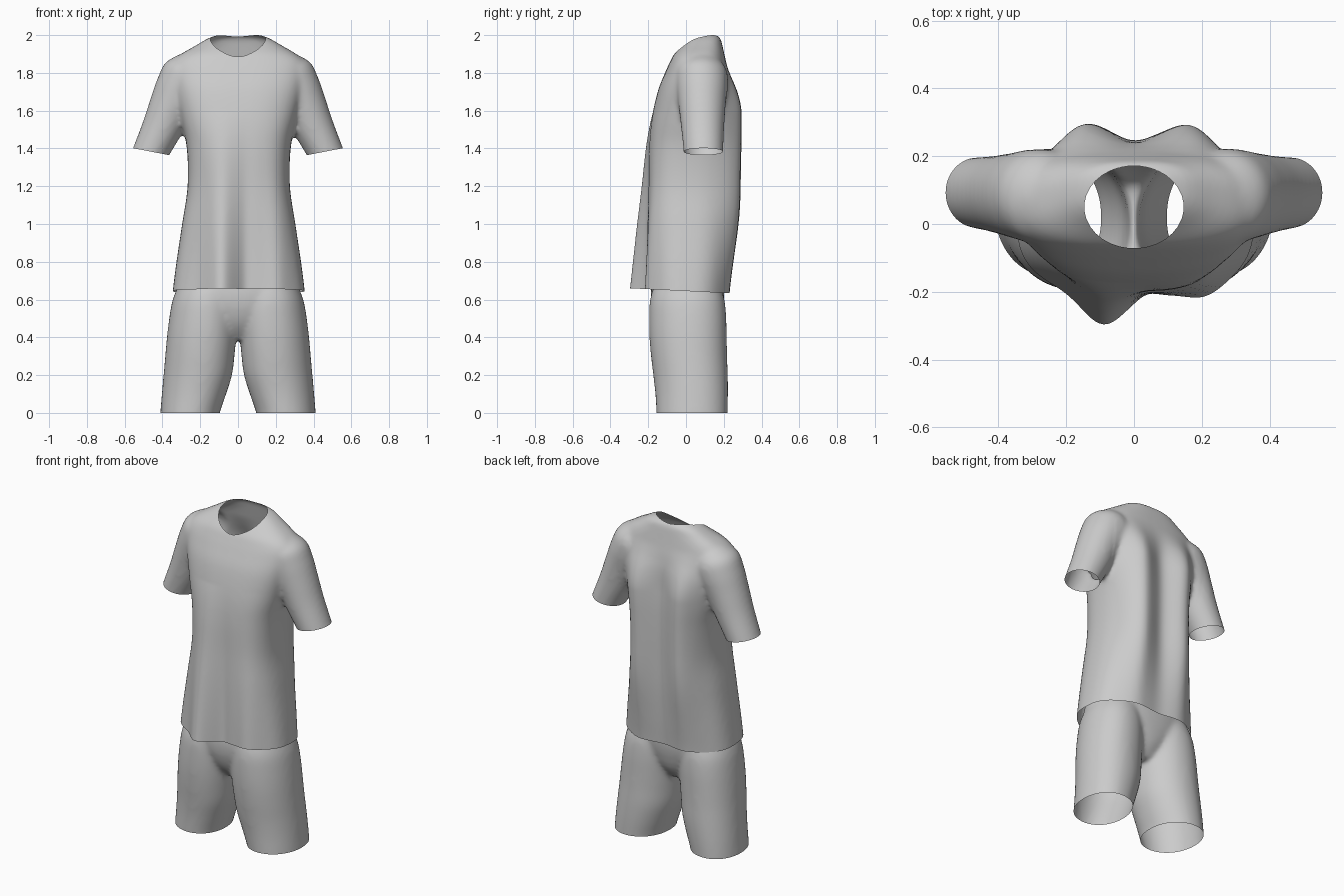
import bpy, bmesh, math
from mathutils import Vector

if "Cube" in bpy.data.objects:
    bpy.data.objects.remove(bpy.data.objects["Cube"])

fabric = bpy.data.materials.new("grey fabric")
fabric.use_nodes = True
GREY = (0.6, 0.6, 0.6, 1)
fabric.diffuse_color = GREY
fabric.node_tree.nodes["Principled BSDF"].inputs["Base Color"].default_value = GREY
fabric.node_tree.nodes["Principled BSDF"].inputs["Roughness"].default_value = 0.8


def refine(rows, steps=5):
    """Smoothly interpolate loft rows with a Catmull-Rom spline."""
    out = []
    for i in range(len(rows) - 1):
        a, b, c, d = (rows[min(max(i + k, 0), len(rows) - 1)] for k in (-1, 0, 1, 2))
        for s in range(steps):
            t = s / steps
            out.append([q + 0.5 * t * (r - p + t * (2*p - 5*q + 4*r - w + t * (3*(q - r) + w - p)))
                        for p, q, r, w in zip(a, b, c, d)])
    return out + [rows[-1]]


def loft(bm, rows, axis=(1, 0, 0), power=2.0, side=1, count=48):
    """Closed tube through rows of (x, y, z, radius along axis, radius along y)."""
    ax = Vector((axis[0] * side, axis[1], axis[2])).normalized()
    rings = []
    for x, y, z, rx, ry in refine(rows):
        ring = []
        for i in range(count):
            a = math.tau * i / count
            u, v = (math.copysign(abs(f) ** (2 / power), f) for f in (math.cos(a), math.sin(a)))
            ring.append(bm.verts.new(Vector((x * side, y, z)) + ax * rx * u + Vector((0, ry * v, 0))))
        rings.append(ring)
    for low, high in zip(rings, rings[1:]):
        for i in range(count):
            j = (i + 1) % count
            bm.faces.new((low[i], low[j], high[j], high[i]))
    bm.faces.new(rings[0])
    bm.faces.new(rings[-1])


def body_rows(table):
    """Turn (z, half width, front y, back y) into loft rows."""
    return [(0.004, (f + b) / 2, z, w, (b - f) / 2) for z, w, f, b in table]


def fuse(bm, name, smoothing):
    """Weld overlapping volumes into one soft skin and return its bmesh."""
    bmesh.ops.recalc_face_normals(bm, faces=bm.faces)
    mesh = bpy.data.meshes.new(name)
    bm.to_mesh(mesh)
    bm.free()
    obj = bpy.data.objects.new(name, mesh)
    bpy.context.collection.objects.link(obj)
    remesh = obj.modifiers.new("weld", "REMESH")
    remesh.mode = "VOXEL"
    remesh.voxel_size = 0.012
    soften = obj.modifiers.new("soften", "SMOOTH")
    soften.factor = 0.5
    soften.iterations = smoothing
    skin = bpy.data.meshes.new_from_object(obj.evaluated_get(bpy.context.evaluated_depsgraph_get()))
    obj.modifiers.clear()
    obj.data = skin
    skin.name = name
    bm = bmesh.new()
    bm.from_mesh(skin)
    return obj, bm


def cut(bm, point, normal, test=lambda c: True, clear=True):
    """Slice the chosen faces with a plane, opening the side the normal points to."""
    faces = [f for f in bm.faces if test(f.calc_center_median())]
    geom = list({v for f in faces for v in f.verts} | {e for f in faces for e in f.edges}) + faces
    bmesh.ops.bisect_plane(bm, geom=geom, plane_co=point, plane_no=normal, clear_outer=clear)


def finish(obj, bm):
    for f in bm.faces:
        f.smooth = True
    bm.to_mesh(obj.data)
    bm.free()
    obj.data.materials.clear()
    obj.data.materials.append(fabric)


def bump(x, centre, width):
    return math.exp(-((x - centre) / width) ** 2)


def fade(z, low, high):
    t = min(max((z - low) / (high - low), 0), 1)
    return t * t * (3 - 2 * t)


# Shirt: torso and two sleeves fused together
bm = bmesh.new()
loft(bm, body_rows([
    (0.55, 0.358, -0.215, 0.215), (0.65, 0.349, -0.212, 0.222), (0.8, 0.33, -0.21, 0.235),
    (1.0, 0.3, -0.207, 0.25), (1.2, 0.271, -0.202, 0.257), (1.4, 0.275, -0.198, 0.26),
    (1.55, 0.306, -0.183, 0.258), (1.7, 0.342, -0.15, 0.248), (1.8, 0.358, -0.112, 0.228),
    (1.86, 0.35, -0.086, 0.213), (1.905, 0.305, -0.063, 0.203), (1.95, 0.23, -0.02, 0.193),
    (1.99, 0.16, 0.023, 0.182), (2.01, 0.1, 0.065, 0.155)]), power=2.65)
for side in (1, -1):
    loft(bm, [
        (0.225, 0.08, 1.885, 0.075, 0.085), (0.262, 0.08, 1.82, 0.126, 0.132),
        (0.3, 0.083, 1.74, 0.129, 0.136), (0.349, 0.085, 1.63, 0.119, 0.125),
        (0.4, 0.088, 1.51, 0.108, 0.114), (0.46, 0.092, 1.385, 0.096, 0.105),
        (0.49, 0.094, 1.31, 0.095, 0.101)], axis=(0.944, 0, 0.33), side=side)
shirt, bm = fuse(bm, "shirt", 11)

# Hanging folds on the chest, shoulder blades on the back
for v in bm.verts:
    x, y, z = v.co
    drop = min(max((1.6 - z) / 0.95, 0), 1)
    if y < 0.0:
        near = fade(-y, 0.0, 0.1)
        v.co.y -= near * drop * (0.088 * bump(x, -0.09, 0.085) + 0.024 * bump(x, 0.21, 0.07)
                                 - 0.012 * bump(x, 0.04, 0.04))
    elif abs(x) < 0.32:
        near = fade(y, 0.08, 0.2) * fade(1.88 - z, 0, 0.3) * (0.35 + 0.65 * fade(z, 0.6, 1.2))
        v.co.y += near * (0.05 * (bump(x, -0.15, 0.085) + bump(x, 0.17, 0.085)) - 0.016 * bump(x, 0, 0.06))

# Open hem, cuffs and round neck
cut(bm, (0, 0, 0.645), (0, -0.05, -1))
for side in (1, -1):
    cut(bm, (0.46 * side, 0.085, 1.383), (0.035 * side, 0, -0.18),
        lambda c: c.x * side > 0.31 and 1.2 < c.z < 1.6)
NECK_Y, NECK_RX, NECK_RY, SIDES = 0.05, 0.146, 0.121, 32


def on_neck(c):
    return c.z > 1.8 and abs(c.x) < 0.2 and -0.12 < c.y < 0.22


for i in range(SIDES):
    a = math.tau * i / SIDES
    n = Vector((math.cos(a) / NECK_RX, math.sin(a) / NECK_RY, 0))
    p = Vector((NECK_RX * math.cos(a), NECK_Y + NECK_RY * math.sin(a), 1.9))
    cut(bm, p, n, lambda c: on_neck(c) and (c - p).xy.length < 0.05, clear=False)
hole = [f for f in bm.faces if on_neck(f.calc_center_median())
        and (f.calc_center_median().x / NECK_RX) ** 2
        + ((f.calc_center_median().y - NECK_Y) / NECK_RY) ** 2 < 1.0]
bmesh.ops.delete(bm, geom=hole, context="FACES")
top = max(v.co.z for v in bm.verts)
for v in bm.verts:
    v.co.z += (2 - top) * fade(v.co.z, 1.7, 1.95)
finish(shirt, bm)

# Shorts: two long legs joined by a gusset that widens into the hips
bm = bmesh.new()
loft(bm, body_rows([
    (0.385, 0.06, -0.09, 0.115), (0.46, 0.14, -0.148, 0.165), (0.54, 0.235, -0.178, 0.19),
    (0.62, 0.31, -0.187, 0.202), (0.7, 0.318, -0.18, 0.2), (0.82, 0.29, -0.172, 0.2),
    (0.98, 0.255, -0.16, 0.2)]), power=2.3)
for side in (1, -1):
    loft(bm, [
        (0.26, 0.032, -0.06, 0.155, 0.186), (0.254, 0.032, 0.0, 0.158, 0.188),
        (0.233, 0.03, 0.1, 0.171, 0.192), (0.213, 0.024, 0.2, 0.182, 0.197),
        (0.202, 0.016, 0.3, 0.184, 0.201), (0.193, 0.011, 0.4, 0.184, 0.204),
        (0.184, 0.009, 0.5, 0.181, 0.204), (0.176, 0.007, 0.59, 0.173, 0.198),
        (0.165, 0.006, 0.66, 0.158, 0.18), (0.15, 0.01, 0.76, 0.125, 0.145)],
        axis=(1, 0.08, 0), power=2.1, side=side)
shorts, bm = fuse(bm, "shorts", 18)

# Open waist and leg ends
cut(bm, (0, 0, 0.93), (0, 0, 1))
cut(bm, (0, 0, 0), (0, 0, -1))
finish(shorts, bm)
